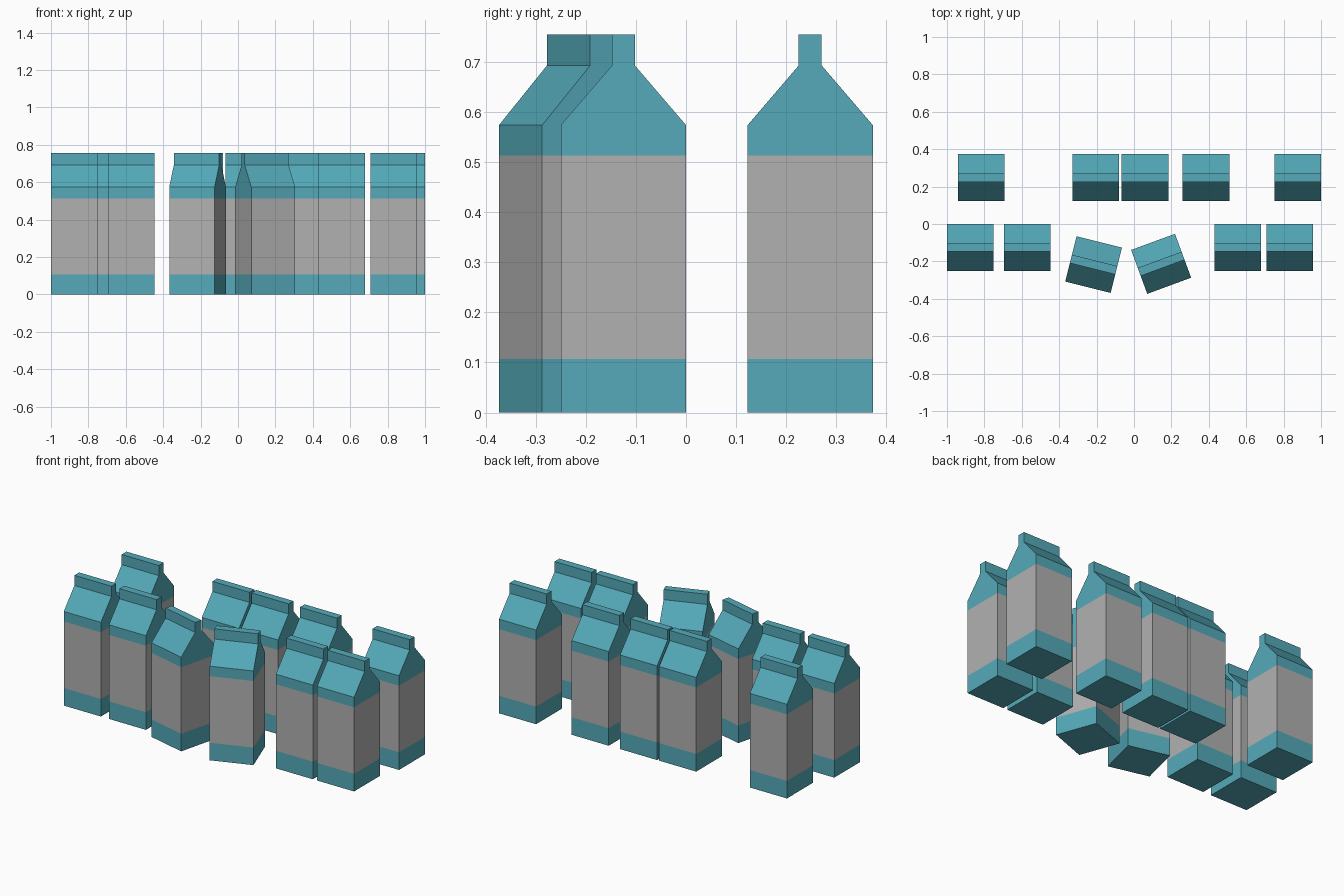
import bpy, bmesh, math

if "Cube" in bpy.data.objects:
    bpy.data.objects.remove(bpy.data.objects["Cube"])

def material(name, rgb):
    m = bpy.data.materials.new(name)
    m.diffuse_color = (*rgb, 1)
    m.use_nodes = True
    m.node_tree.nodes["Principled BSDF"].inputs["Base Color"].default_value = m.diffuse_color
    return m

teal = material("teal card", (0.089, 0.40, 0.485))
gray = material("gray label", (0.44, 0.44, 0.44))

W = 0.125                      # half width of a carton
BAND_LOW, BAND_HIGH = 0.107, 0.513

# Half outline (y, z) of the gabled carton, mirrored for the other side
half = [(W, 0), (W, 0.574), (0.023, 0.693), (0.023, 0.755)]
profile = half + [(-y, z) for y, z in reversed(half)]

def carton_mesh():
    bm = bmesh.new()
    face = bm.faces.new([bm.verts.new((-W, y, z)) for y, z in profile])
    ext = bmesh.ops.extrude_face_region(bm, geom=[face])["geom"]
    bmesh.ops.translate(bm, vec=(2 * W, 0, 0),
                        verts=[v for v in ext if isinstance(v, bmesh.types.BMVert)])
    # Cut the walls where the label starts and ends
    for z in (BAND_LOW, BAND_HIGH):
        bmesh.ops.bisect_plane(bm, geom=bm.verts[:] + bm.edges[:] + bm.faces[:],
                               plane_co=(0, 0, z), plane_no=(0, 0, 1))
    bmesh.ops.recalc_face_normals(bm, faces=bm.faces[:])
    for f in bm.faces:
        f.material_index = int(BAND_LOW < f.calc_center_median().z < BAND_HIGH)
    me = bpy.data.meshes.new("carton")
    bm.to_mesh(me)
    bm.free()
    me.materials.append(teal)
    me.materials.append(gray)
    return me

mesh = carton_mesh()

# Placement of each carton: x, y, turn in degrees
back_row = [(x, 0.248, 0) for x in (-0.817, -0.205, 0.059, 0.385, 0.875)]
front_row = [(x, -0.125, 0) for x in (-0.875, -0.571, 0.555, 0.833)]
turned = [(-0.216, -0.217, -14), (0.145, -0.213, 20.2)]

for row, spots in (("back", back_row), ("front", front_row), ("turned", turned)):
    for i, (x, y, a) in enumerate(spots, 1):
        ob = bpy.data.objects.new(f"{row}_carton_{i}", mesh)
        ob.location = (x, y, 0)
        ob.rotation_euler.z = math.radians(a)
        bpy.context.collection.objects.link(ob)
